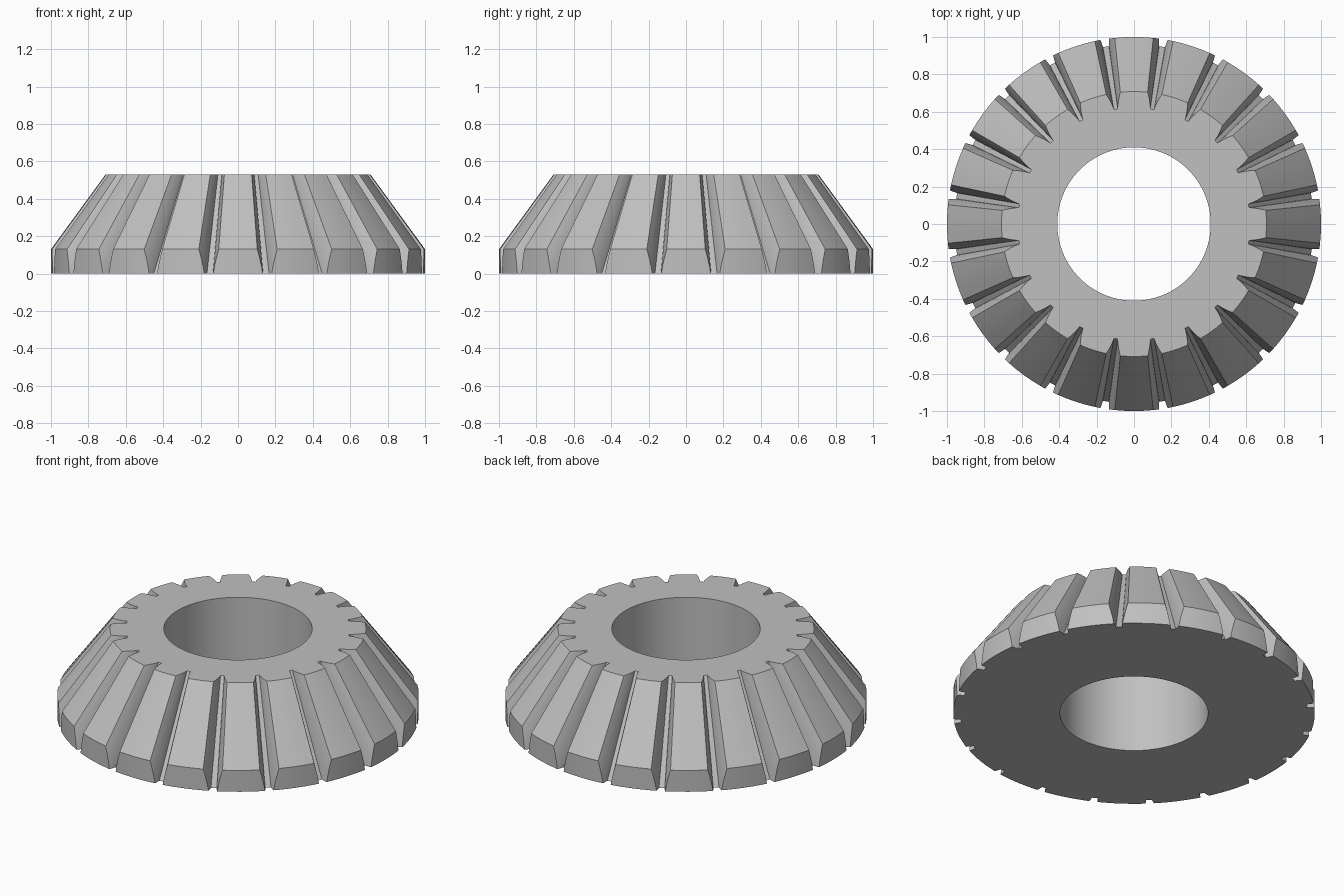
import bpy, bmesh, math

cube = bpy.data.objects.get("Cube")
if cube:
    bpy.data.objects.remove(cube)

TEETH = 20
APEX = 1.5       # height where all tooth lines converge
HEIGHT = 0.53
RIM = 1.0        # radius of the trimmed outer rim
BORE = 0.41
TIP = 1.095
PITCH = 2 * math.pi / TEETH

# Groove shape in the base plane: (radius, half width of groove)
FLANK = [(0.96, 0.016), (0.98, 0.019), (RIM, 0.024),
         (1.03, 0.033), (1.06, 0.044), (TIP, 0.059)]


def tooth_section():
    """One tooth as (radius, angle) from root to root, centred on angle 0."""
    side = [(r, PITCH / 2 - math.asin(w / r)) for r, w in FLANK]
    edge = side[-1][1]
    land = [(TIP, edge * k / 2) for k in (-1, 0, 1)]
    return [(r, -a) for r, a in side] + land + side[::-1]


def polar(r, a, z):
    return (r * math.cos(a), r * math.sin(a), z)


bm = bmesh.new()
columns = []
for t in range(TEETH):
    for r, a in tooth_section():
        a += t * PITCH
        scale = (APEX - HEIGHT) / APEX
        # Points beyond the rim slide up the tooth line until they meet it
        low_z = max(0.0, APEX * (1 - RIM / r))
        low = bm.verts.new(polar(min(r, RIM), a, low_z))
        base = bm.verts.new(polar(RIM, a, 0)) if low_z > 0 else low
        columns.append(dict(
            low=low, base=base,
            high=bm.verts.new(polar(r * scale, a, HEIGHT)),
            bore_low=bm.verts.new(polar(BORE, a, 0)),
            bore_high=bm.verts.new(polar(BORE, a, HEIGHT))))


def strip(c, d, lower, upper):
    """Bridge two neighbouring columns, skipping merged corners."""
    corners = list(dict.fromkeys([c[lower], d[lower], d[upper], c[upper]]))
    if len(corners) > 2:
        bm.faces.new(corners)


# Rim, tooth surface, top face, bore and underside
loop = ["base", "low", "high", "bore_high", "bore_low", "base"]
for i, c in enumerate(columns):
    d = columns[(i + 1) % len(columns)]
    for lower, upper in zip(loop, loop[1:]):
        strip(c, d, lower, upper)

bmesh.ops.recalc_face_normals(bm, faces=bm.faces)
mesh = bpy.data.meshes.new("bevel_gear")
bm.to_mesh(mesh)
bm.free()

# Single plain grey metal
steel = bpy.data.materials.new("grey_metal")
steel.use_nodes = True
colour = (0.53, 0.53, 0.53, 1)
steel.diffuse_color = colour
steel.node_tree.nodes["Principled BSDF"].inputs["Base Color"].default_value = colour
mesh.materials.append(steel)

gear = bpy.data.objects.new("bevel_gear", mesh)
bpy.context.collection.objects.link(gear)
bpy.context.view_layer.objects.active = gear
gear.select_set(True)
bpy.ops.object.shade_smooth_by_angle(angle=math.radians(30))
